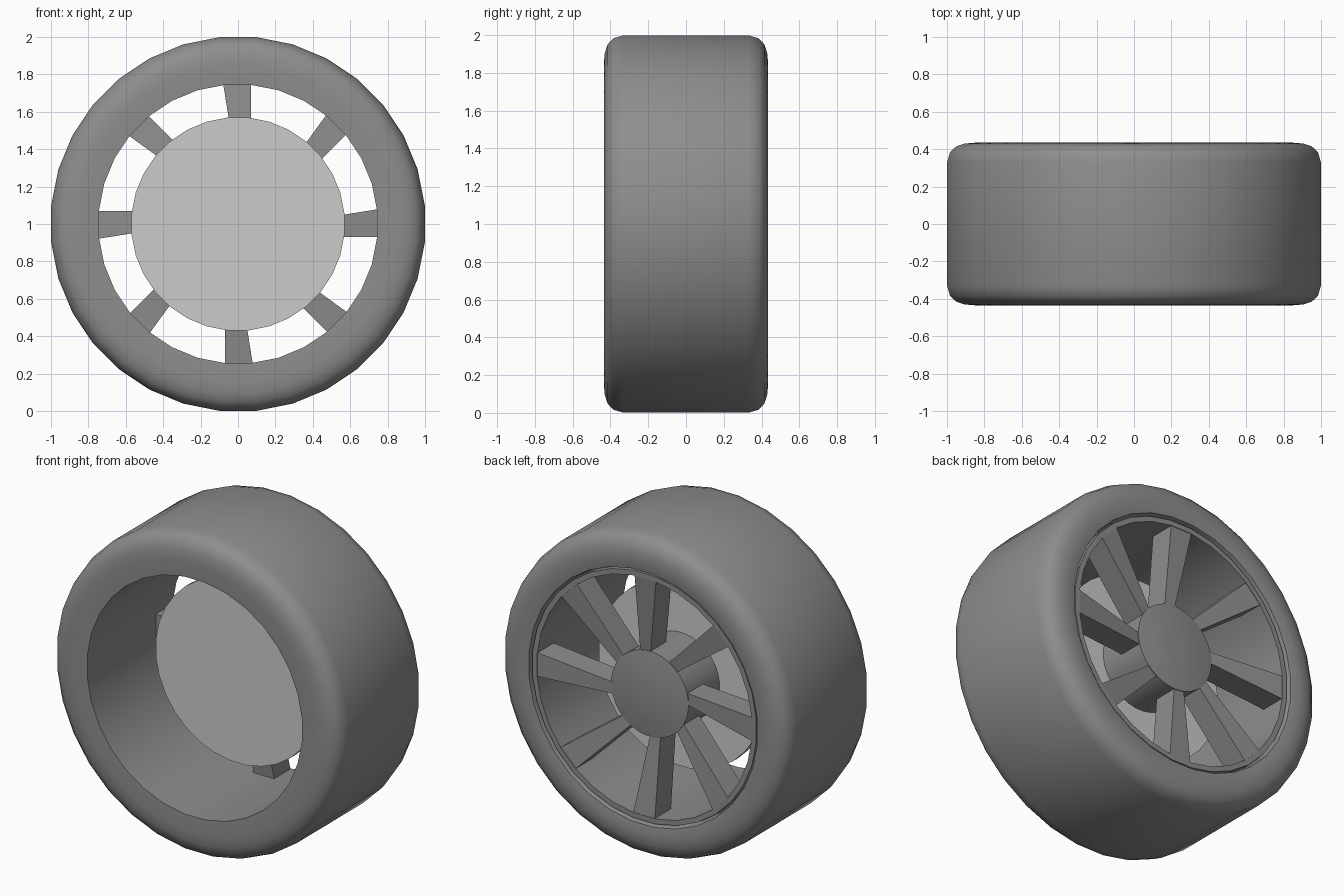
import bpy, bmesh, math
from mathutils import Matrix, Vector

if "Cube" in bpy.data.objects:
    bpy.data.objects.remove(bpy.data.objects["Cube"])

SIDES = 32
CENTRE = Vector((0, 0, 1))
DARK = (0.27, 0.27, 0.27)
LIGHT = (0.69, 0.69, 0.69)


def finish(name, bm, smooth=True, colour=DARK):
    bmesh.ops.remove_doubles(bm, verts=bm.verts, dist=1e-5)
    bmesh.ops.recalc_face_normals(bm, faces=bm.faces)
    me = bpy.data.meshes.new(name)
    bm.to_mesh(me)
    bm.free()
    ob = bpy.data.objects.new(name, me)
    bpy.context.collection.objects.link(ob)
    mat = bpy.data.materials.new(name + "_grey")
    mat.diffuse_color = (*colour, 1)
    mat.use_nodes = True
    mat.node_tree.nodes["Principled BSDF"].inputs["Base Color"].default_value = mat.diffuse_color
    me.materials.append(mat)
    if smooth:
        bpy.ops.object.select_all(action='DESELECT')
        ob.select_set(True)
        bpy.context.view_layer.objects.active = ob
        bpy.ops.object.shade_smooth_by_angle(angle=math.radians(40))
    return ob


def lathe(name, profile, closed=True, colour=DARK):
    """Revolve (y, radius) points about the wheel axle."""
    bm = bmesh.new()
    rings = []
    for i in range(SIDES):
        a = 2 * math.pi * (i + 0.5) / SIDES
        rings.append([bm.verts.new(CENTRE + Vector((r * math.cos(a), y, r * math.sin(a))))
                      for y, r in profile])
    n = len(profile)
    for i in range(SIDES):
        p, q = rings[i], rings[(i + 1) % SIDES]
        for j in range(n if closed else n - 1):
            k = (j + 1) % n
            bm.faces.new((p[j], p[k], q[k], q[j]))
    if not closed:
        bm.faces.new([r[0] for r in rings])
        bm.faces.new([r[-1] for r in rings])
    return finish(name, bm, colour=colour)


# Tyre with rounded shoulders, its bore doubling as the barrel
lathe("tyre", [
    (-0.43, 0.747), (-0.435, 0.85), (-0.43, 0.91), (-0.415, 0.955), (-0.385, 0.988),
    (-0.33, 1.004), (0.33, 1.004), (0.385, 0.988), (0.415, 0.955), (0.43, 0.91),
    (0.435, 0.85), (0.425, 0.795), (0.37, 0.785), (0.37, 0.747)])

# Rim ring on the outer side
lathe("rim_ring", [(0.37, 0.747), (0.412, 0.747), (0.412, 0.779), (0.37, 0.779)])

# Brake disc, its plain face towards the open side
lathe("brake_disc", [(0.0, 0.572), (0.05, 0.572)], closed=False, colour=LIGHT)

# Hub drum with slightly domed cap
lathe("hub", [(0.04, 0.268), (0.358, 0.268), (0.372, 0.17), (0.378, 0.07)], closed=False)

# Eight tapered spokes, one edge parallel and the other flaring to the rim
bm = bmesh.new()
for i in range(8):
    rot = Matrix.Rotation(i * math.pi / 4, 3, 'Y')
    ends = []
    for r, x0, front, back in ((0.25, 0.0, 0.352, 0.20), (0.755, -0.08, 0.410, 0.25)):
        ends.append([bm.verts.new(CENTRE + rot @ Vector((x, y, r)))
                     for x, y in ((x0, back), (0.07, back), (0.07, front), (x0, front))])
    a, b = ends
    bm.faces.new(a)
    bm.faces.new(b)
    for j in range(4):
        k = (j + 1) % 4
        bm.faces.new((a[j], a[k], b[k], b[j]))
finish("spokes", bm, smooth=False)
